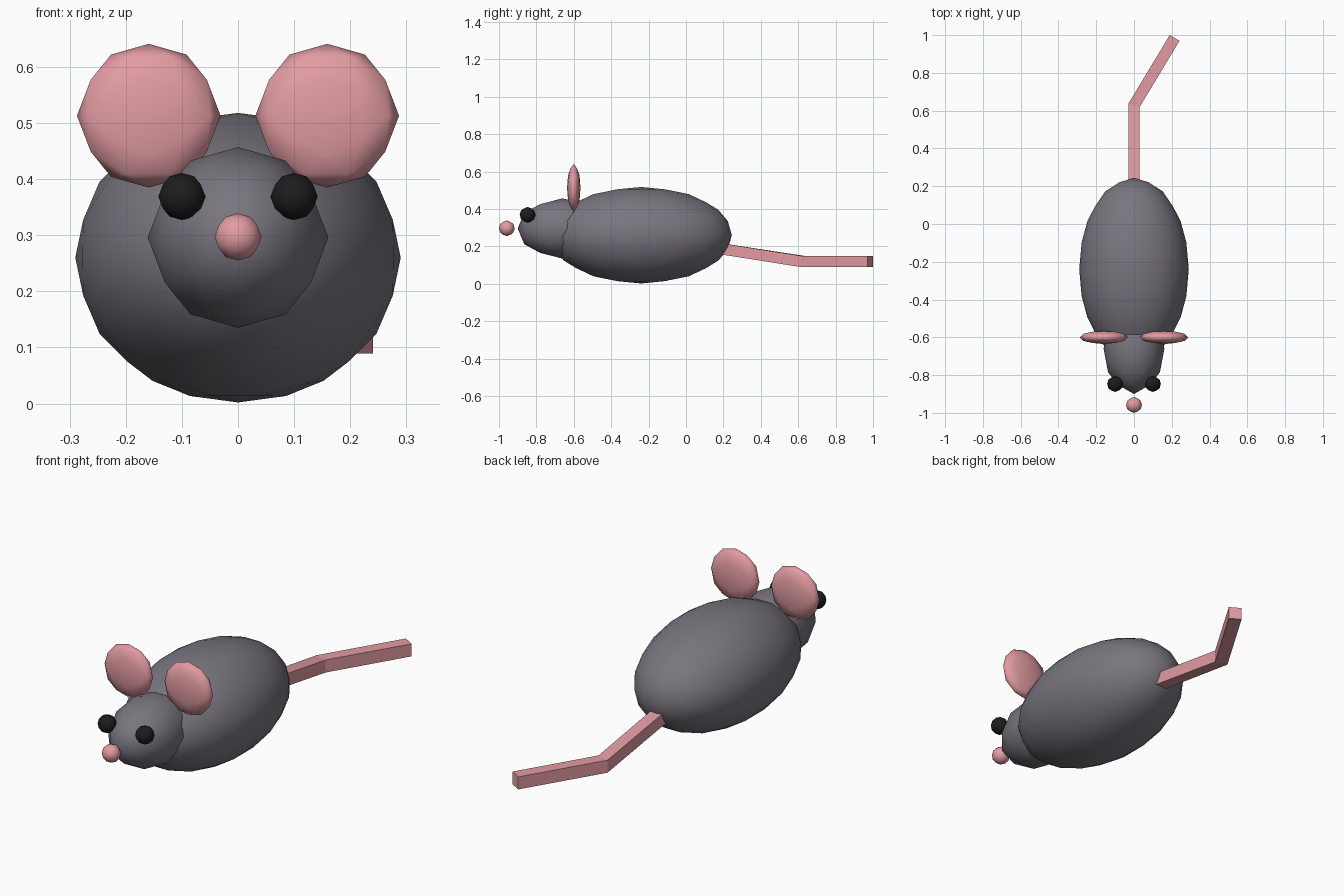
import bpy, bmesh, math
from mathutils import Matrix, Vector

cube = bpy.data.objects.get("Cube")
if cube:
    bpy.data.objects.remove(cube, do_unlink=True)


def make_material(name, rgb):
    mat = bpy.data.materials.new(name)
    mat.use_nodes = True
    color = (*rgb, 1)
    mat.diffuse_color = color
    bsdf = next(n for n in mat.node_tree.nodes if n.type == 'BSDF_PRINCIPLED')
    bsdf.inputs["Base Color"].default_value = color
    return mat


grey = make_material("grey fur", (0.19, 0.18, 0.21))
pink = make_material("pink skin", (0.76, 0.33, 0.36))
black = make_material("black eye", (0.012, 0.012, 0.012))


def add_object(name, bm, mat, smooth):
    bmesh.ops.recalc_face_normals(bm, faces=bm.faces)
    mesh = bpy.data.meshes.new(name)
    bm.to_mesh(mesh)
    bm.free()
    mesh.materials.append(mat)
    for face in mesh.polygons:
        face.use_smooth = smooth
    obj = bpy.data.objects.new(name, mesh)
    bpy.context.collection.objects.link(obj)
    return obj


def ellipsoid(name, center, radii, mat, detail=2):
    """Low-poly icosphere, turned so its facets mirror across all three axes."""
    bm = bmesh.new()
    bmesh.ops.create_icosphere(bm, subdivisions=detail, radius=1)
    golden = (1 + math.sqrt(5)) / 2
    turn = Matrix.Rotation(-math.atan(1 / golden), 4, 'Y')
    bm.transform(Matrix.Translation(center) @ Matrix.Diagonal((*radii, 1)) @ turn)
    return add_object(name, bm, mat, True)


# Body and head
ellipsoid("body", (0, -0.24, 0.26), (0.29, 0.485, 0.258), grey, 3)
ellipsoid("head", (0, -0.66, 0.296), (0.161, 0.24, 0.161), grey)
ellipsoid("nose", (0, -0.958, 0.297), (0.042, 0.042, 0.042), pink)

# Paired ears and eyes
for side, s in (("left", 1), ("right", -1)):
    ellipsoid(side + "_ear", (s * 0.159, -0.6, 0.513), (0.128, 0.036, 0.128), pink)
    ellipsoid(side + "_eye", (s * 0.1, -0.847, 0.369), (0.042, 0.042, 0.042), black)

# Square tail: sloping root, then a bend to the left
path = [Vector(p) for p in ((0, 0.1, 0.201), (0, 0.628, 0.119), (0.215, 0.985, 0.119))]
across = [Vector((1, 0, 0)), Vector((0.966, -0.28, 0)) * 1.035, Vector((0.857, -0.515, 0))]
half = 0.03
bm = bmesh.new()
rings = []
for point, side in zip(path, across):
    rings.append([bm.verts.new(point + side * a * half + Vector((0, 0, b * half)))
                  for a, b in ((-1, -1), (1, -1), (1, 1), (-1, 1))])
for r0, r1 in zip(rings, rings[1:]):
    for i in range(4):
        j = (i + 1) % 4
        bm.faces.new((r0[i], r0[j], r1[j], r1[i]))
bm.faces.new(rings[0])
bm.faces.new(rings[-1])
add_object("tail", bm, pink, False)
